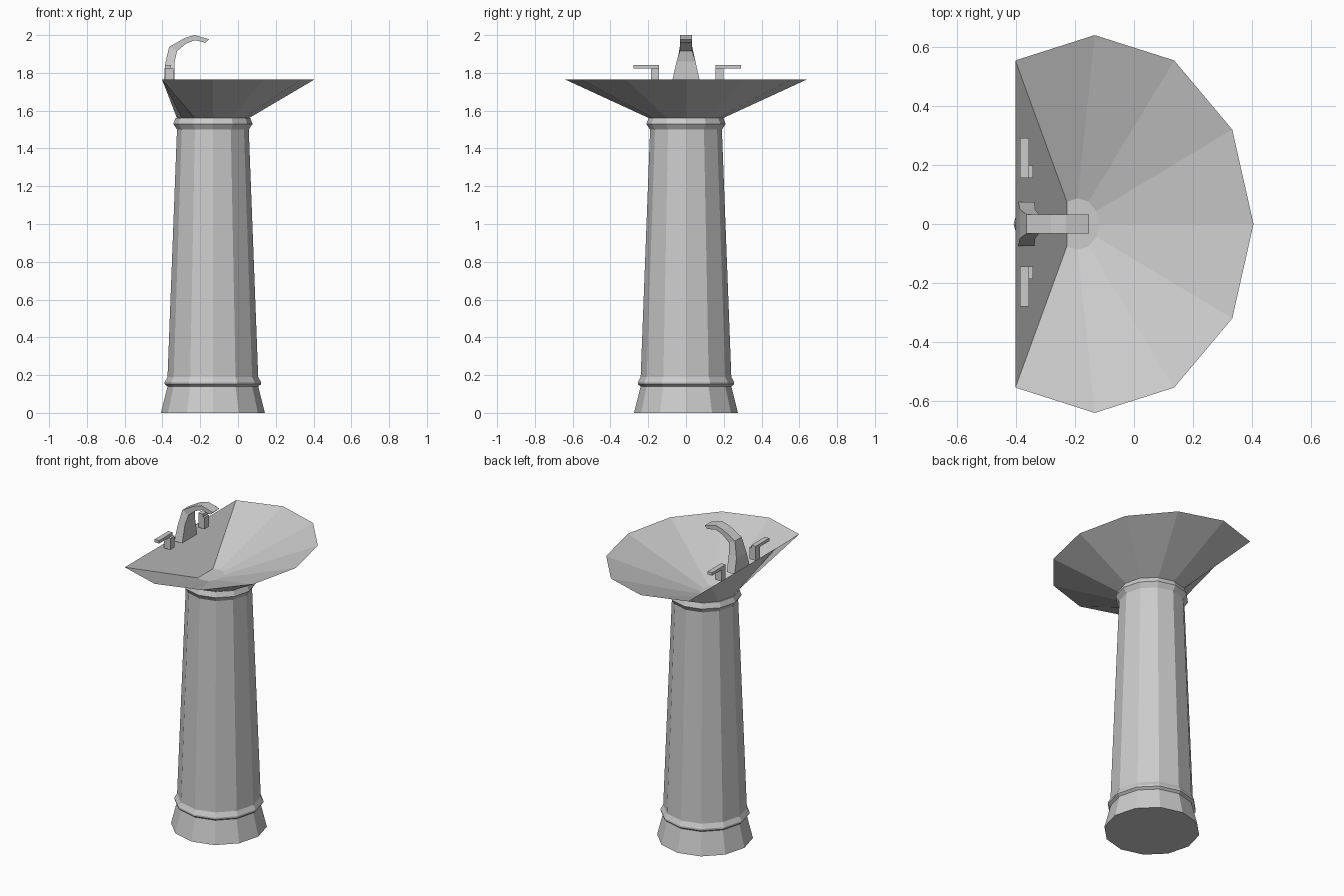
import bpy, bmesh
from math import cos, sin, tau

if "Cube" in bpy.data.objects:
    bpy.data.objects.remove(bpy.data.objects["Cube"])

SIDES = 12
AXIS_X = -0.133      # column centre, behind the middle of the basin
BACK_X = -0.402      # flat wall side of the basin


def finish(name, bm):
    bmesh.ops.recalc_face_normals(bm, faces=bm.faces)
    mesh = bpy.data.meshes.new(name)
    bm.to_mesh(mesh)
    bm.free()
    obj = bpy.data.objects.new(name, mesh)
    bpy.context.collection.objects.link(obj)
    return obj


def ring(bm, rx, ry, z):
    return [bm.verts.new((max(AXIS_X + rx * cos(tau * i / SIDES), BACK_X - (0.01 if z < 1 else 0)),
                          ry * sin(tau * i / SIDES), z)) for i in range(SIDES)]


def bridge(bm, a, b):
    n = len(a)
    for i in range(n):
        j = (i + 1) % n
        bm.faces.new((a[i], a[j], b[j], b[i]))


def loft(name, rings_of, bm):
    for a, b in zip(rings_of, rings_of[1:]):
        bridge(bm, a, b)
    bm.faces.new(rings_of[0])
    bm.faces.new(rings_of[-1])
    return finish(name, bm)


def box(name, x0, x1, y0, y1, z0, z1):
    bm = bmesh.new()
    loops = [[bm.verts.new(p) for p in ((x0, y0, z), (x1, y0, z), (x1, y1, z), (x0, y1, z))]
             for z in (z0, z1)]
    return loft(name, loops, bm)


# Tapered pedestal with flared foot and two collars
bm = bmesh.new()
profile = [(0.275, 0), (0.24, 0.14), (0.255, 0.152), (0.255, 0.163), (0.24, 0.19),
           (0.19, 1.5), (0.21, 1.53), (0.197, 1.562)]
loft("pedestal", [ring(bm, r, r, z) for r, z in profile], bm)

# Basin: outer shell from neck to rim, inner fan down to the drain point
bm = bmesh.new()
neck = ring(bm, 0.19, 0.195, 1.56)
rim = ring(bm, 0.538, 0.64, 1.765)
bridge(bm, neck, rim)
bm.faces.new(neck)
drain = bm.verts.new((-0.2, 0, 1.53))
for i in range(SIDES):
    bm.faces.new((rim[i], rim[(i + 1) % SIDES], drain))
finish("basin", bm)

# Curved spout: outer x/z, inner x/z, half width
sections = [
    (-0.392, 1.75, -0.337, 1.75, 0.075),
    (-0.387, 1.84, -0.335, 1.86, 0.05),
    (-0.365, 1.937, -0.323, 1.915, 0.033),
    (-0.282, 1.985, -0.275, 1.955, 0.033),
    (-0.23, 2.0, -0.228, 1.973, 0.033),
    (-0.153, 1.978, -0.172, 1.96, 0.033),
]
bm = bmesh.new()
loops = [[bm.verts.new(p) for p in ((xo, -w, zo), (xi, -w, zi), (xi, w, zi), (xo, w, zo))]
         for xo, zo, xi, zi, w in sections]
loft("spout", loops, bm)

# Pair of lever taps
for side, s in (("left", -1), ("right", 1)):
    def span(a, b):
        return sorted((s * a + 0.006, s * b + 0.006))
    box(side + "_tap_post", -0.385, -0.342, *span(0.15, 0.192), 1.75, 1.823)
    box(side + "_tap_lever", -0.386, -0.355, *span(0.15, 0.285), 1.822, 1.841)
